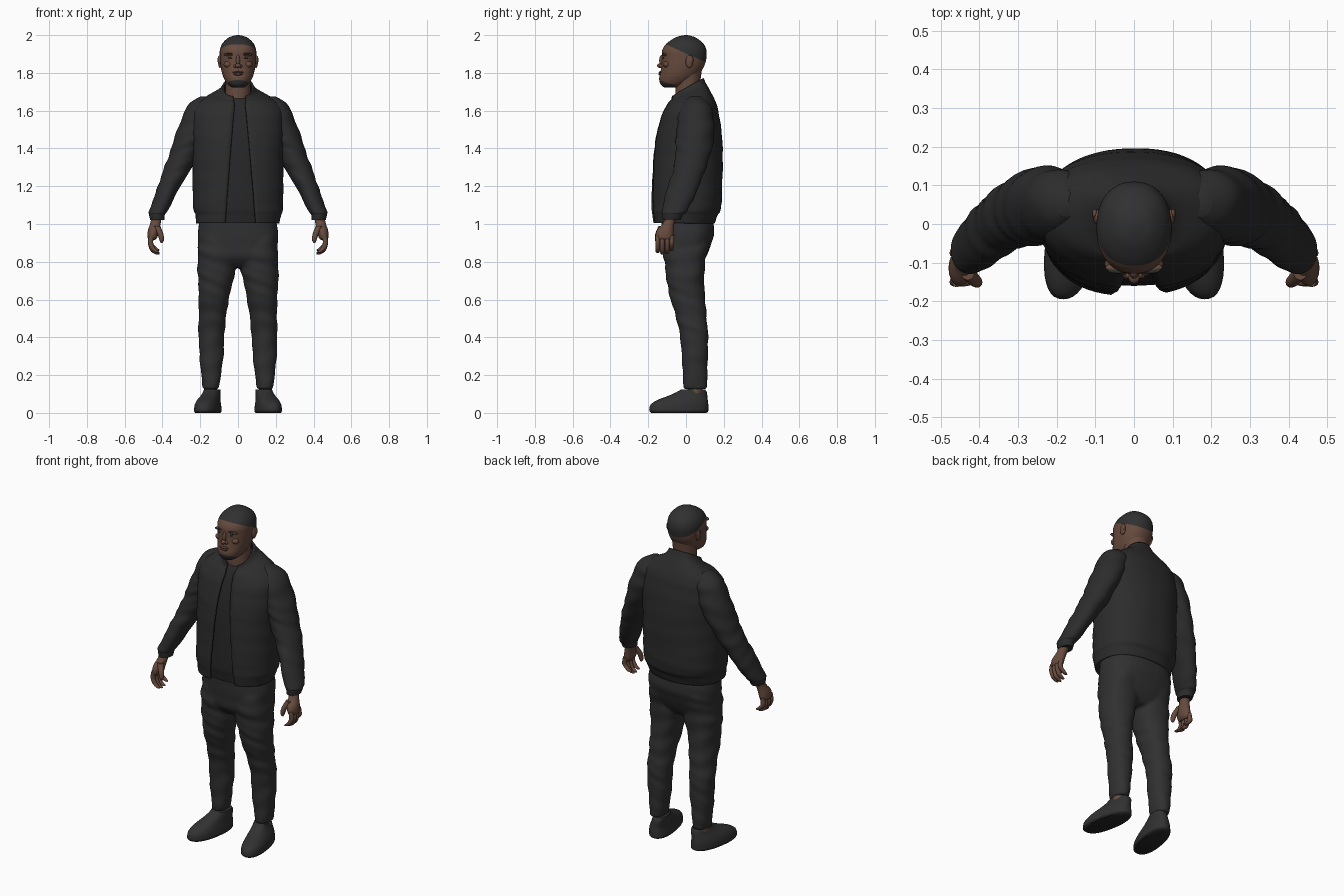
import bpy, bmesh, math
from mathutils import Vector

if "Cube" in bpy.data.objects:
    bpy.data.objects.remove(bpy.data.objects["Cube"], do_unlink=True)


def material(name, r, g, b):
    m = bpy.data.materials.new(name)
    m.use_nodes = True
    m.diffuse_color = (r, g, b, 1)
    bsdf = m.node_tree.nodes["Principled BSDF"]
    bsdf.inputs["Base Color"].default_value = (r, g, b, 1)
    bsdf.inputs["Roughness"].default_value = 0.9
    return m


skin = material("brown skin", .135, .07, .048)
lip = material("dark lip", .10, .05, .04)
hair = material("black hair", .03, .03, .03)
jacket_cloth = material("jacket charcoal", .025, .025, .025)
shirt_cloth = material("shirt black", .02, .02, .02)
pants_cloth = material("trouser charcoal", .03, .03, .031)
shoe_grey = material("shoe grey", .031, .031, .031)
sole_black = material("sole black", .018, .018, .018)


def resample(rings, steps):
    """Catmull-Rom smoothing of a list of rings."""
    out = []
    for i in range(len(rings) - 1):
        a, b = Vector(rings[max(i - 1, 0)]), Vector(rings[i])
        c, d = Vector(rings[i + 1]), Vector(rings[min(i + 2, len(rings) - 1)])
        for k in range(steps):
            t = k / steps
            out.append(b + (c - a) * t / 2 + (a * 2 - b * 5 + c * 4 - d) * t * t / 2
                       + (b * 3 - a - c * 3 + d) * t ** 3 / 2)
    return out + [Vector(rings[-1])]


def power(v, n):
    return math.copysign(abs(v) ** (2 / n), v)


def loft(bm, rings, segs=32, n=2.0, steps=5, wrinkle=0, gap=None):
    """Skin rings of (z, centre x, half width, front y, back y, tilt)."""
    rows = []
    for z, cx, rx, front, back, tilt in resample(rings, steps):
        mid, ry = (front + back) / 2, (back - front) / 2
        lo, hi = 0, 2 * math.pi
        if gap:
            left, right = gap(z)
            lo, hi = math.asin(right / rx), hi + math.asin(left / rx)
        row = []
        for j in range(segs + 1 if gap else segs):
            t = lo + (hi - lo) * j / segs
            s = 1 + wrinkle * math.sin(z * 55 + 3 * math.sin(t + z * 9)) * math.sin(z * 21 + t)
            y = -ry * power(math.cos(t), n) * s
            row.append(bm.verts.new((cx + rx * power(math.sin(t), n) * s, mid + y, z + tilt * y)))
        rows.append(row)
    for a, b in zip(rows, rows[1:]):
        for j in range(segs):
            k = (j + 1) % len(a)
            bm.faces.new((a[j], a[k], b[k], b[j]))
    if not gap:
        bm.faces.new(rows[0])
        bm.faces.new(rows[-1])
    bmesh.ops.recalc_face_normals(bm, faces=bm.faces)


def finish(name, bm, mats, mirror=False, angle=50):
    mesh = bpy.data.meshes.new(name)
    bm.to_mesh(mesh)
    bm.free()
    ob = bpy.data.objects.new(name, mesh)
    bpy.context.collection.objects.link(ob)
    for m in mats:
        mesh.materials.append(m)
    bpy.ops.object.select_all(action='DESELECT')
    ob.select_set(True)
    bpy.context.view_layer.objects.active = ob
    bpy.ops.object.shade_smooth_by_angle(angle=math.radians(angle))
    if mirror:
        ob.modifiers.new("mirror", 'MIRROR').use_mirror_merge = False
    return ob


def part(name, rings, mat, mirror=False, **kw):
    bm = bmesh.new()
    loft(bm, rings, **kw)
    return finish(name, bm, [mat], mirror)


def blob(bm, centre, size):
    made = bmesh.ops.create_uvsphere(bm, u_segments=16, v_segments=10, radius=1)["verts"]
    for v in made:
        v.co = Vector(a * b for a, b in zip(v.co, size)) + Vector(centre)


def blobs(name, items, mat, mirror=False):
    bm = bmesh.new()
    for centre, size in items:
        blob(bm, centre, size)
    return finish(name, bm, [mat], mirror)


# Head, with the hairline and chin beard cut into its faces
bm = bmesh.new()
loft(bm, [(1.722, 0, .03, -.115, -.05, 0), (1.74, 0, .056, -.135, .0, 0),
          (1.77, 0, .074, -.142, .05, 0), (1.80, 0, .085, -.136, .075, 0),
          (1.84, 0, .093, -.13, .098, 0), (1.88, 0, .096, -.128, .108, 0),
          (1.92, 0, .096, -.126, .108, 0), (1.955, 0, .083, -.104, .092, 0),
          (1.985, 0, .053, -.06, .055, 0), (1.997, 0, .022, -.024, .022, 0),
          (2.0, 0, .004, -.004, .004, 0)], segs=48, n=2.2)
cuts = [(Vector((0, 0, 1.903)), Vector((0, .45, 1))), (Vector((0, 0, 1.715)), Vector((0, .33, 1)))]
for co, no in cuts:
    bmesh.ops.bisect_plane(bm, geom=bm.verts[:] + bm.edges[:] + bm.faces[:], plane_co=co, plane_no=no)
for f in bm.faces:
    c = f.calc_center_median()
    above = [(c - co).dot(no) > 0 for co, no in cuts]
    f.material_index = int(above[0] or (not above[1] and c.y < -.05))
finish("head", bm, [skin, hair])

part("neck", [(1.58, 0, .075, -.05, .09, 0), (1.66, 0, .067, -.055, .08, 0),
              (1.74, 0, .066, -.055, .075, 0), (1.82, 0, .07, -.06, .085, 0)], skin)
blobs("nose", [((0, -.128, 1.865), (.011, .014, .03)), ((0, -.137, 1.838), (.015, .017, .012)),
               ((.014, -.131, 1.835), (.009, .011, .009)), ((-.014, -.131, 1.835), (.009, .011, .009))], skin)
blobs("lips", [((0, -.134, 1.803), (.029, .011, .006)), ((0, -.134, 1.793), (.025, .012, .007))], lip)
blobs("brow_ridge_and_cheek", [((.04, -.113, 1.897), (.034, .013, .009)),
                               ((.05, -.103, 1.845), (.026, .018, .018))], skin, True)
blobs("eyebrow", [((.042, -.119, 1.901), (.027, .009, .004))], hair, True)
blobs("eye", [((.038, -.1185, 1.879), (.015, .005, .004))], hair, True)
blobs("ear", [((.095, .018, 1.86), (.011, .02, .034)), ((.101, .026, 1.868), (.007, .013, .023))], skin, True)

# Upper body: shirt under an open jacket with a tilted collar
torso = [(1.005, 0, .214, -.17, .145, 0), (1.05, 0, .221, -.176, .162, 0),
         (1.085, 0, .232, -.18, .18, 0), (1.2, 0, .234, -.176, .186, 0),
         (1.35, 0, .234, -.168, .188, 0), (1.48, 0, .24, -.15, .183, 0),
         (1.58, 0, .238, -.122, .168, .04), (1.635, 0, .212, -.1, .15, .1),
         (1.668, 0, .165, -.085, .128, .22), (1.695, 0, .1, -.075, .105, .45),
         (1.722, 0, .077, -.073, .088, .6)]


def opening(z):
    t = min(1, (1.72 - z) / .72)
    flare = max(0, z - 1.64) * .2
    return -.006 - .05 * t - flare, .022 + .06 * t + flare


jacket = part("jacket_body", torso, jacket_cloth, segs=64, n=2.3, wrinkle=.012, gap=opening)
shell = jacket.modifiers.new("thickness", 'SOLIDIFY')
shell.thickness, shell.offset = .012, 0
part("shirt", [(z, x, w - .02, f + .02, b - .02, t) for z, x, w, f, b, t in torso[:-1]],
     shirt_cloth, n=2.3)
part("jacket_sleeve", [(1.02, .428, .037, -.122, -.03, 0), (1.05, .427, .042, -.126, -.015, 0),
                       (1.075, .418, .05, -.128, .01, 0), (1.2, .365, .059, -.095, .07, 0),
                       (1.3, .317, .073, -.065, .105, 0), (1.4, .275, .078, -.055, .135, 0),
                       (1.5, .235, .085, -.05, .15, 0), (1.6, .195, .085, -.035, .14, 0),
                       (1.645, .178, .074, -.01, .115, 0), (1.675, .17, .03, .02, .08, 0)],
     jacket_cloth, True, wrinkle=.05, steps=7)

# Hands: palm, thumb and four curled fingers
bm = bmesh.new()
loft(bm, [(1.04, .43, .027, -.105, -.05, 0), (1.0, .438, .028, -.125, -.062, 0),
          (.965, .447, .03, -.155, -.066, 0), (.93, .453, .026, -.16, -.068, 0),
          (.915, .455, .015, -.15, -.075, 0)], segs=20)
for i in range(4):
    y, drop = -.15 + i * .025, (0, -.008, -.005, .012)[i]
    loft(bm, [(.94, .457, .014, y - .013, y + .013, 0), (.90, .463, .014, y - .012, y + .012, 0),
              (.868 + drop, .45, .015, y - .012, y + .012, 0),
              (.851 + drop, .43, .014, y - .01, y + .01, 0),
              (.846 + drop, .424, .005, y - .004, y + .004, 0)], segs=12)
loft(bm, [(.99, .43, .018, -.145, -.105, 0), (.95, .412, .016, -.162, -.128, 0),
          (.915, .404, .012, -.164, -.138, 0), (.9, .405, .004, -.155, -.147, 0)], segs=12)
finish("hand", bm, [skin], True)

# Trousers: hips and both legs fused into one surface
bm = bmesh.new()
loft(bm, [(.77, 0, .1, -.07, .07, 0), (.82, 0, .19, -.115, .105, 0), (.9, 0, .213, -.125, .135, 0),
          (.96, 0, .212, -.13, .15, 0), (1.04, 0, .2, -.13, .14, 0)], n=2.5, wrinkle=.01)
for side in (-1, 1):
    loft(bm, [(z, x * side, w, f, b, 0) for z, x, w, f, b in (
        (.125, .144, .042, -.012, .108), (.16, .143, .047, -.016, .112), (.3, .141, .063, -.022, .116),
        (.42, .14, .069, -.032, .117), (.52, .134, .072, -.058, .108), (.64, .125, .085, -.092, .097),
        (.76, .114, .1, -.11, .1), (.86, .108, .104, -.12, .115), (.93, .105, .1, -.115, .13))],
        n=2.2, wrinkle=.05, steps=7)
pants = finish("trousers", bm, [pants_cloth])
fuse = pants.modifiers.new("fuse", 'REMESH')
fuse.mode, fuse.voxel_size, fuse.use_smooth_shade = 'VOXEL', .01, True
soften = pants.modifiers.new("soften", 'SMOOTH')
soften.factor, soften.iterations = .5, 3

# Ankles and shoes, toes turned outward
part("ankle", [(.07, .145, .035, .0, .085, 0), (.15, .145, .035, .01, .09, 0)], skin, True)
bm = bmesh.new()
loft(bm, [(0, .16, .062, -.185, .108, 0), (.008, .16, .067, -.193, .117, 0),
          (.022, .16, .067, -.194, .118, 0), (.045, .16, .064, -.186, .118, 0),
          (.068, .158, .057, -.152, .115, 0), (.09, .153, .049, -.095, .113, 0),
          (.11, .149, .044, -.05, .11, 0), (.125, .148, .042, -.025, .1, 0)], segs=40, n=2.3, steps=3)
for v in bm.verts:
    v.co.x -= .15 * (v.co.y + .04)
for f in bm.faces:
    f.material_index = int(f.calc_center_median().z < .012)
finish("shoe", bm, [shoe_grey, sole_black], True)
